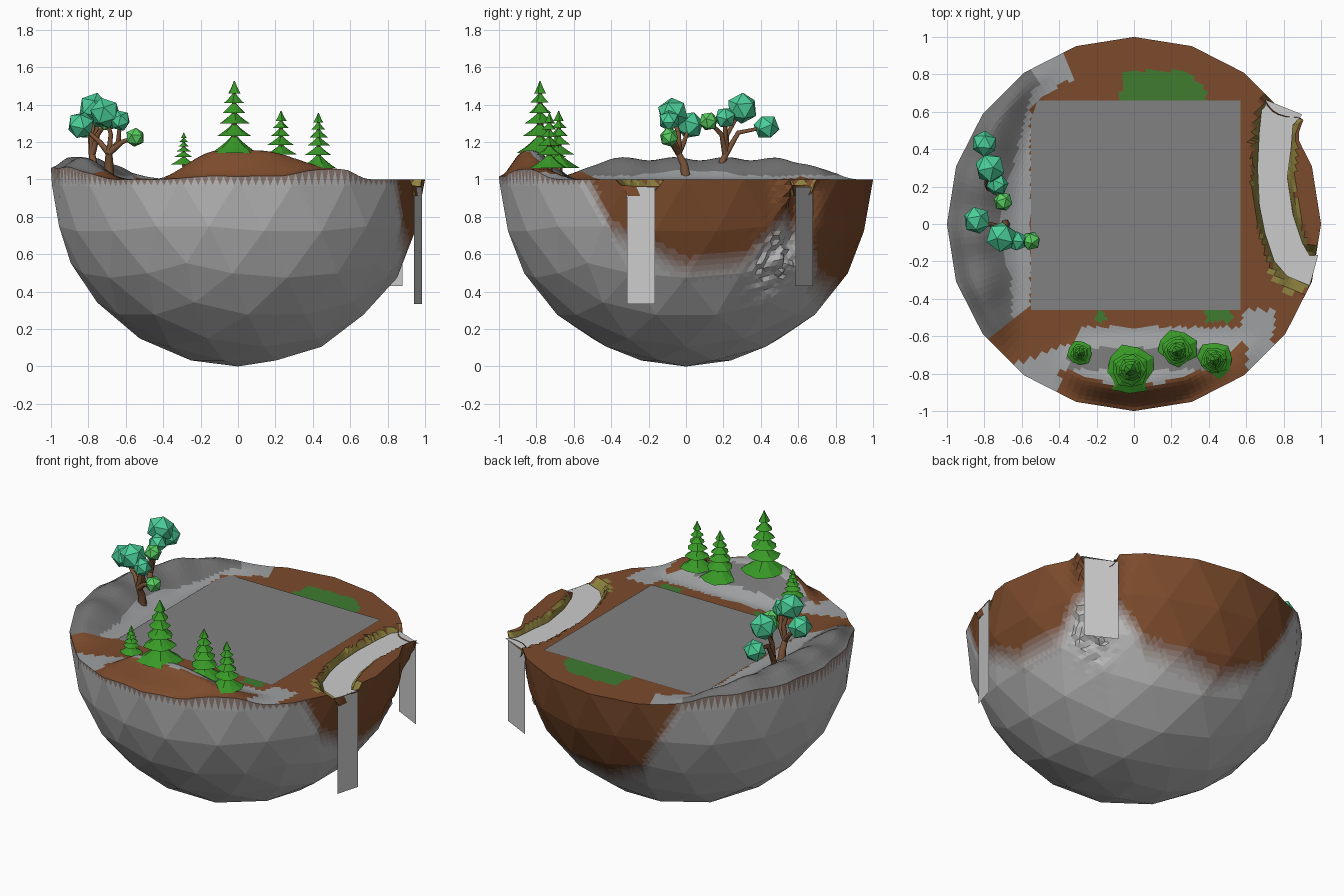
import bpy, bmesh, math, random
from mathutils import Vector, Matrix, Euler

if "Cube" in bpy.data.objects:
    bpy.data.objects.remove(bpy.data.objects["Cube"])

random.seed(4)


def mat(name, *c):
    m = bpy.data.materials.new(name)
    m.diffuse_color = (*c, 1)
    m.use_nodes = True
    m.node_tree.nodes["Principled BSDF"].inputs["Base Color"].default_value = m.diffuse_color
    return m


def finish(bm, name, mats=()):
    me = bpy.data.meshes.new(name)
    bm.to_mesh(me)
    bm.free()
    for m in mats:
        me.materials.append(m)
    ob = bpy.data.objects.new(name, me)
    bpy.context.collection.objects.link(ob)
    return ob


def ramp(v, a, b):
    t = min(1, max(0, (v - a) / (b - a)))
    return t * t * (3 - 2 * t)


def bell(v, c, w):
    return math.exp(-((v - c) / w) ** 2)


def azim(x, y):
    return math.degrees(math.atan2(y, x)) % 360


BROWN, ROCK = (.2, .07, .025), (.5, .5, .5)
LEVELS = 7
blend = [mat(f"earth_to_rock_{i}", *[a + (b - a) * i / (LEVELS - 1) for a, b in zip(BROWN, ROCK)])
         for i in range(LEVELS)]
island_mats = blend + [mat("stone", .34, .35, .36), mat("dark_stone", .17, .17, .17),
                       mat("grass", .05, .2, .03), mat("river_bank", .28, .23, .05)]
STONE, DARK, GRASS, BANK = range(LEVELS, LEVELS + 4)
bark = mat("bark", .2, .09, .04)
pine_green = mat("pine_green", .04, .32, .02)
leaf = mat("leaf", .07, .62, .32)
leaf_light = mat("leaf_light", .1, .62, .12)

# River banks: left and right edge of the water
river_l = [(.69, .67), (.67, .5), (.66, .3), (.67, .1), (.7, -.05), (.75, -.2), (.82, -.28), (.94, -.33)]
river_r = [(.90, .585), (.85, .53), (.84, .4), (.82, .25), (.85, .05), (.9, -.1), (.94, -.17), (.985, -.165)]
mid = [(Vector(a) + Vector(b)) / 2 for a, b in zip(river_l, river_r)]
mid[-1] = Vector((1.03, -.27))
mid[0] = Vector((.82, .68))


def river_dist(x, y):
    p, best = Vector((x, y)), 9
    for a, b in zip(mid, mid[1:]):
        d = b - a
        t = min(1, max(0, (p - a).dot(d) / d.length_squared))
        best = min(best, (a + d * t - p).length)
    return best


# Terrain height: left ridge, front mound, river channel
def height(x, y):
    r, az = math.hypot(x, y), azim(x, y)
    r0 = .6 + .2 * min(1, (abs(az - 178) / 50) ** 2)
    ridge = (ramp(r, r0, r0 + .25) * (.11 - .05 * ramp(r, .9, 1)) * ramp(az, 112, 138)
             * (1 - ramp(az, 205, 230)) * (1 + .08 * math.sin(az * .35)))
    mound = (.155 * ramp(x, -.46, -.1) * (1 - .5 * ramp(x, .1, .5)) * (1 - ramp(x, .56, .72))
             * ramp(-y, .57, .83) * (1 - (.9 - .6 * ramp(x, .2, .5)) * ramp(r, .86, 1)))
    return ridge + mound - .09 * (1 - ramp(river_dist(x, y), .075, .115))


# Lower edge of the earth colouring around the side (azimuth, z)
EDGE = [(-36, 1.15), (-24, .72), (0, .52), (20, .55), (33, .78), (43, .7), (55, .45), (90, .36),
        (108, .5), (128, 1.15)]


def side_colour(c):
    az = azim(c.x, c.y)
    az = az - 360 if az > 270 else az
    edge = 1.3
    for (a, za), (b, zb) in zip(EDGE, EDGE[1:]):
        if a <= az < b:
            edge = za + (zb - za) * (az - a) / (b - a)
    f = 1 - ramp(c.z, edge - .1, edge + .1)
    if c.z > .98:
        f = min(f, .4)
    return round(f * (LEVELS - 1))


def top_colour(x, y):
    r, az = math.hypot(x, y), azim(x, y)
    d = river_dist(x, y)
    if d < .115 or (d < .15 and (y < -.25 or y > .5) and r < .97 and x > .72):
        return BANK
    if (-.07 < x < .39 and .64 < y < .82 and x + y < 1.1) or (.38 < x < .52 and -.52 < y < -.44) \
            or (-.2 < x < -.15 and -.52 < y < -.4):
        return GRASS
    if 112 < az < 218 and (x < -.55 or r > .84):
        return DARK if r > .72 and height(x, y) > .02 else STONE
    if y < -.46 and x < .76 - max(0, -.45 - y) * .1:
        if r > .86 and -.4 < x < .6:
            return 0
        if (x < -.3 and y > -.62 + (x + .3) * .4) or (-.3 < x < .58 and y > -.55):
            return 0
        return DARK if -.78 < y < -.66 and -.35 < x < .4 else STONE
    return 0


# Island: faceted half ball with a terrain cap grown inward from its rim
bm = bmesh.new()
bmesh.ops.create_icosphere(bm, subdivisions=3, radius=1)
bmesh.ops.delete(bm, geom=[f for f in bm.faces if f.calc_center_median().z > 0], context='FACES')
bmesh.ops.subdivide_edges(bm, edges=bm.edges[:], cuts=7, use_grid_fill=True)
bmesh.ops.translate(bm, verts=bm.verts, vec=(0, 0, 1))
for f in bm.faces:
    f.material_index = side_colour(f.calc_center_median())
for v in bm.verts:
    az, z = azim(v.co.x, v.co.y), v.co.z
    s = 1 - .08 * bell(az, 40, 5) * ramp(z, .5, .7) * (1 - ramp(z, .93, 1))
    s += .075 * bell(az, 32, 2.5) * ramp(z, .75, .97)
    s += .03 * bell(az, 33, 7) * bell(z, .55, .15) * random.uniform(-1, 1)
    v.co.x *= s
    v.co.y *= s
rim = sorted({v for e in bm.edges if e.is_boundary for v in e.verts}, key=lambda v: azim(v.co.x, v.co.y))
n, prev = len(rim), rim
for k in [1 - .02 * i for i in range(1, 26)] + [.25]:
    ring = [bm.verts.new((v.co.x * k, v.co.y * k, 1)) for v in rim]
    for i in range(n):
        j = (i + 1) % n
        f = bm.faces.new((prev[i], prev[j], ring[j], ring[i]))
        c = f.calc_center_median()
        f.material_index = top_colour(c.x, c.y)
    prev = ring
bm.faces.new(prev)
for v in bm.verts:
    if v.co.z > .999:
        v.co.z += height(v.co.x, v.co.y)
bmesh.ops.recalc_face_normals(bm, faces=bm.faces)
finish(bm, "island", island_mats)

# Flat building plot
bm = bmesh.new()
bm.faces.new([bm.verts.new((x, y, 1.005)) for x, y in ((-.55, -.46), (.57, -.46), (.57, .66), (-.55, .66))])
finish(bm, "building_plot", [mat("plot_grey", .22, .22, .22)])

# River surface and the two waterfalls
bm = bmesh.new()
L = [bm.verts.new((*p, .965)) for p in river_l]
R = [bm.verts.new((*p, .965)) for p in river_r]
for i in range(len(L) - 1):
    bm.faces.new((L[i], L[i + 1], R[i + 1], R[i]))
bmesh.ops.recalc_face_normals(bm, faces=bm.faces)
finish(bm, "river")
for name, a, b, low in (("front_waterfall", (.94, -.315), (.985, -.165), .335),
                        ("back_waterfall", (.88, .585), (.69, .68), .43)):
    bm = bmesh.new()
    bm.faces.new([bm.verts.new(p) for p in ((*a, low), (*b, low), (*b, .96), (*a, .96))])
    finish(bm, name)


# Pines: a thin trunk with drooping, narrowing tiers
def pine(name, x, y, z, h, r, sides=9):
    bm = bmesh.new()
    bmesh.ops.create_cone(bm, segments=6, radius1=r * .18, radius2=r * .08, depth=h * .95,
                          cap_ends=True, matrix=Matrix.Translation((x, y, z + h * .4)))
    for base, tall, wide in ((0, .24, 1), (.24, .17, .72), (.41, .16, .6), (.56, .15, .47),
                             (.7, .14, .38), (.83, .17, .25)):
        turn, prev = random.random() * 6, None
        for up, rad in ((.2, .12), (0, 1), (.3, .68), (.65, .36), (1, .1)):
            ring = []
            for i in range(sides):
                a = turn + math.tau * i / sides
                q = rad * wide * r * (1 + (.07 if i % 2 else -.05))
                ring.append(bm.verts.new((x + q * math.cos(a), y + q * math.sin(a), z + h * (base + tall * up))))
            if prev:
                for i in range(sides):
                    j = (i + 1) % sides
                    bm.faces.new((prev[i], prev[j], ring[j], ring[i])).material_index = 1
            prev = ring
        bm.faces.new(prev).material_index = 1
    bmesh.ops.recalc_face_normals(bm, faces=bm.faces)
    finish(bm, name, [bark, pine_green])


pine("pine_large", -.02, -.78, 1.14, .385, .133)
pine("pine_middle", .23, -.68, 1.06, .305, .112)
pine("pine_right", .43, -.73, 1.06, .295, .1)
pine("pine_small", -.29, -.69, 1.08, .17, .066)


# Leafy trees: bent bark tubes with faceted leaf clumps
def branch(name, pts, r0, r1):
    cu = bpy.data.curves.new(name, 'CURVE')
    cu.dimensions, cu.bevel_depth, cu.bevel_resolution, cu.use_fill_caps = '3D', 1, 1, True
    sp = cu.splines.new('POLY')
    sp.points.add(len(pts) - 1)
    for i, p in enumerate(pts):
        sp.points[i].co = (*p, 1)
        sp.points[i].radius = r0 + (r1 - r0) * i / (len(pts) - 1)
    cu.materials.append(bark)
    ob = bpy.data.objects.new(name, cu)
    bpy.context.collection.objects.link(ob)
    bpy.ops.object.select_all(action='DESELECT')
    ob.select_set(True)
    bpy.context.view_layer.objects.active = ob
    bpy.ops.object.convert(target='MESH')


def leafy(name, trunk, clumps):
    branch(name + "_trunk", trunk, .03, .018)
    for i, (p, r, elbow) in enumerate(clumps):
        branch(f"{name}_branch_{i}", [trunk[-1], elbow, p], .018, .009)
        bm = bmesh.new()
        rot = Euler([random.random() * 6 for _ in range(3)]).to_matrix().to_4x4()
        bmesh.ops.create_icosphere(bm, subdivisions=1, radius=r, matrix=Matrix.Translation(p) @ rot)
        finish(bm, f"{name}_leaves_{i}", [leaf_light if r < .054 else leaf])


leafy("front_tree", [(-.69, .0, 1.0), (-.69, -.01, 1.08), (-.69, -.04, 1.14)],
      [((-.84, .02, 1.29), .076, (-.74, -.01, 1.2)), ((-.71, -.07, 1.355), .085, (-.68, -.04, 1.24)),
       ((-.63, -.09, 1.315), .058, (-.64, -.06, 1.2)), ((-.55, -.09, 1.225), .053, (-.62, -.08, 1.2))])
leafy("back_tree", [(-.77, .14, 1.0), (-.77, .18, 1.06), (-.78, .21, 1.13)],
      [((-.80, .43, 1.28), .07, (-.79, .28, 1.25)), ((-.77, .3, 1.38), .085, (-.78, .22, 1.24)),
       ((-.73, .21, 1.33), .06, (-.77, .21, 1.23)), ((-.70, .12, 1.31), .053, (-.75, .19, 1.24))])
